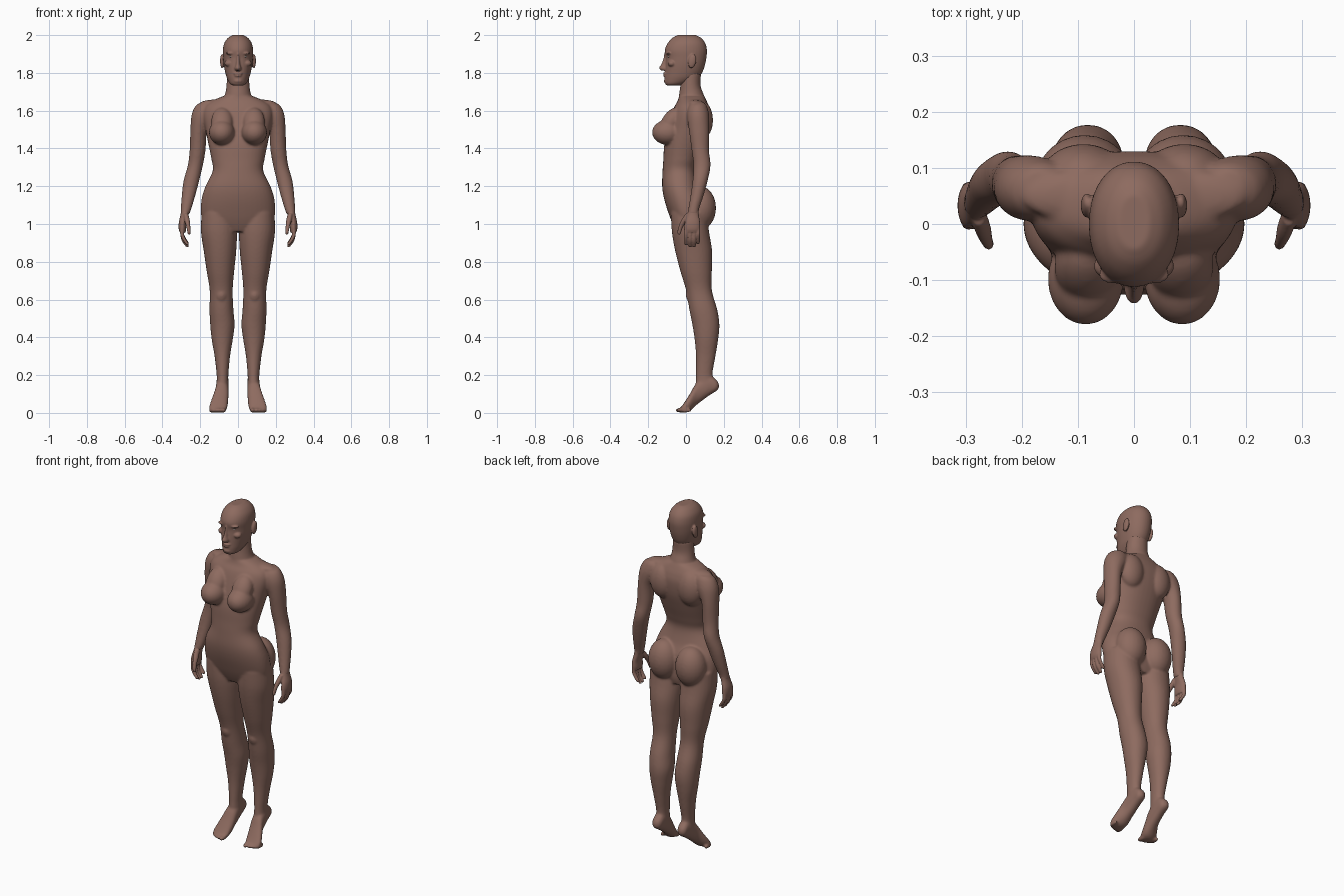
import bpy, bmesh, math
from mathutils import Matrix, Vector


def material(name, rgb):
    m = bpy.data.materials.new(name)
    m.diffuse_color = (*rgb, 1)
    return m


SKIN = material("brown skin", (0.27, 0.147, 0.116))
PALE = material("pale eye", (0.62, 0.55, 0.50))


def catmull(rows, sub=5):
    """Smoothly interpolate rows of numbers."""
    out = []
    for i in range(len(rows) - 1):
        a, b, c, d = (rows[max(0, min(len(rows) - 1, i + k))] for k in (-1, 0, 1, 2))
        for j in range(sub):
            t = j / sub
            out.append([0.5 * (2 * q + (r - p) * t + (2 * p - 5 * q + 4 * r - s) * t * t
                               + (3 * q - p - 3 * r + s) * t ** 3)
                        for p, q, r, s in zip(a, b, c, d)])
    return out + [list(rows[-1])]


def loft(bm, rows, side=1, axis="z", n=2.0, seg=28):
    """Skin rows of (level, x0, x1, v0, v1); v is y for axis z and z for axis y."""
    rings = []
    for l, x0, x1, v0, v1 in catmull(rows):
        ring = []
        for k in range(seg):
            a = 2 * math.pi * k / seg
            c, s = math.cos(a), math.sin(a)
            x = (x0 + x1) / 2 + (x1 - x0) / 2 * math.copysign(abs(c) ** (2 / n), c)
            v = (v0 + v1) / 2 + (v1 - v0) / 2 * math.copysign(abs(s) ** (2 / n), s)
            ring.append(bm.verts.new((side * x, v, l) if axis == "z" else (side * x, l, v)))
        rings.append(ring)
    for r, q in zip(rings, rings[1:]):
        for k in range(seg):
            bm.faces.new((r[k], r[(k + 1) % seg], q[(k + 1) % seg], q[k]))
    bm.faces.new(rings[0][::-1])
    bm.faces.new(rings[-1])


def blob(bm, c, r, side=1, tilt=0.0):
    m = (Matrix.Translation((side * c[0], c[1], c[2])) @ Matrix.Rotation(tilt, 4, "X")
         @ Matrix.Diagonal((*r, 1)))
    bmesh.ops.create_uvsphere(bm, u_segments=24, v_segments=16, radius=1, matrix=m)


def finish(bm, name, mat, voxel=None, smooth=0):
    """Turn the overlapping shapes into one blended smooth skin."""
    bmesh.ops.recalc_face_normals(bm, faces=bm.faces)
    me = bpy.data.meshes.new(name)
    bm.to_mesh(me)
    bm.free()
    me.materials.append(mat)
    ob = bpy.data.objects.new(name, me)
    bpy.context.collection.objects.link(ob)
    bpy.ops.object.select_all(action="DESELECT")
    ob.select_set(True)
    bpy.context.view_layer.objects.active = ob
    if voxel:
        m = ob.modifiers.new("blend", "REMESH")
        m.mode, m.voxel_size = "VOXEL", voxel
        m = ob.modifiers.new("soften", "SMOOTH")
        m.factor, m.iterations = 0.5, smooth
        bpy.ops.object.convert(target="MESH")
    bpy.ops.object.shade_smooth()
    return ob


# ---- body: torso, neck, arms and legs
bm = bmesh.new()
torso = [(.96, .11, -.05, .09), (1.0, .175, -.07, .10), (1.05, .196, -.09, .10),
         (1.13, .193, -.115, .095), (1.2, .172, -.126, .07), (1.28, .134, -.124, .055),
         (1.34, .14, -.12, .07), (1.42, .156, -.115, .098), (1.5, .172, -.098, .122),
         (1.575, .185, -.078, .13), (1.62, .175, -.062, .122), (1.65, .14, -.045, .11),
         (1.675, .085, -.037, .098)]
loft(bm, [(z, -w, w, f, b) for z, w, f, b in torso], n=2.2, seg=40)
neck = [(1.64, .085, -.04, .108), (1.69, .068, -.036, .092), (1.735, .061, -.03, .077),
        (1.80, .058, -.03, .08)]
loft(bm, [(z, -w, w, f, b) for z, w, f, b in neck])
arm = [(1.645, .14, .195, .04, .095), (1.625, .11, .225, .015, .11),
       (1.577, .12, .246, .005, .122), (1.5, .162, .252, .015, .122),
       (1.39, .172, .256, .03, .122), (1.31, .186, .266, .04, .13),
       (1.23, .205, .288, .035, .115), (1.15, .226, .298, .024, .093),
       (1.08, .247, .303, .012, .07), (1.05, .258, .305, .008, .066)]
leg = [(1.06, .02, .193, -.08, .11), (.96, .006, .196, -.075, .122), (.86, .009, .182, -.058, .138),
       (.75, .02, .166, -.03, .137), (.65, .028, .15, 0, .137), (.545, .024, .151, .018, .166),
       (.465, .018, .147, .034, .177), (.386, .028, .139, .046, .17), (.3, .042, .124, .053, .156),
       (.2, .051, .113, .053, .14), (.15, .05, .114, .052, .155), (.12, .055, .11, .07, .15)]
foot = [(.174, .074, .092, .13, .155), (.16, .056, .108, .115, .175), (.12, .05, .114, .09, .2),
        (.06, .05, .122, .045, .165), (.02, .053, .143, .01, .1), (-.012, .059, .153, .002, .05),
        (-.03, .064, .14, .002, .026)]
toes = [(.077, .014, -.055), (.1, .0095, -.05), (.117, .009, -.043), (.132, .0085, -.034), (.145, .008, -.025)]
for s in (1, -1):
    loft(bm, arm, s)
    loft(bm, leg, s, n=2.1)
    loft(bm, foot, s, "y", n=2.3)
    for x, r, tip in toes:
        blob(bm, (x, tip + .026, .014), (r, .03, .013), s)
    blob(bm, (.086, -.098, 1.485), (.068, .082, .066), s)             # breast
    blob(bm, (.084, -.078, 1.54), (.058, .05, .085), s, -.55)         # upper breast slope
    blob(bm, (.09, .085, 1.55), (.075, .058, .1), s)                  # shoulder blade
    blob(bm, (.088, .075, 1.085), (.088, .084, .115), s)              # buttock
    blob(bm, (.088, .05, .625), (.04, .052, .05), s)                  # knee
    blob(bm, (.1, .05, 1.64), (.1, .045, .02), s)                     # trapezius
finish(bm, "body", SKIN, .006, 9)

# ---- hands
bm = bmesh.new()
palm = [(1.085, .25, .3, .014, .068), (1.05, .262, .304, .006, .068), (1.01, .273, .313, -.006, .074),
        (.975, .274, .314, -.01, .075), (.955, .278, .308, -.006, .07)]
thumb = [(1.055, .264, .29, -.002, .035), (1.02, .255, .284, -.025, .01),
         (.985, .252, .274, -.04, -.015), (.955, .25, .268, -.046, -.026), (.945, .253, .265, -.042, -.03)]
fingers = [(.001, .888), (.022, .877), (.043, .877), (.064, .893)]
for s in (1, -1):
    loft(bm, palm, s)
    loft(bm, thumb, s, seg=14)
    for y, tip in fingers:
        path = [(.985, .294), (.95, .296), (tip + .035, .288), (tip + .008, .27), (tip, .267)]
        loft(bm, [(z, x - r, x + r, y - r, y + r)
                  for (z, x), r in zip(path, (.0115, .0105, .0105, .0095, .005))], s, seg=14)
finish(bm, "hands", SKIN, .0035, 4)

# ---- head with face and ears
bm = bmesh.new()
skull = [(1.732, .022, -.098, -.04), (1.742, .042, -.11, .0), (1.77, .058, -.113, .06),
         (1.80, .067, -.111, .085), (1.84, .075, -.109, .1), (1.88, .079, -.107, .108),
         (1.92, .08, -.112, .111), (1.957, .073, -.097, .102), (1.985, .053, -.072, .08),
         (2.0, .028, -.045, .052)]
loft(bm, [(z, -w, w, f, b) for z, w, f, b in skull], n=2.1, seg=40)
nose = [(1.905, .009, -.115), (1.875, .009, -.12), (1.845, .012, -.132),
        (1.825, .018, -.143), (1.812, .015, -.13)]
loft(bm, [(z, -w, w, f, -.08) for z, w, f in nose], seg=20)
blob(bm, (0, -.108, 1.797), (.025, .014, .006))                       # upper lip
blob(bm, (0, -.107, 1.785), (.021, .014, .006))                       # lower lip
blob(bm, (0, -.098, 1.757), (.026, .019, .015))                       # chin
for s in (1, -1):
    blob(bm, (.034, -.09, 1.904), (.03, .017, .008), s)               # brow
    blob(bm, (.046, -.075, 1.85), (.026, .022, .018), s)              # cheekbone
    blob(bm, (.084, .033, 1.862), (.011, .021, .038), s, -.2)         # ear
finish(bm, "head", SKIN, .004, 4)

# ---- eyes
bm = bmesh.new()
for s in (1, -1):
    blob(bm, (.034, -.086, 1.886), (.013, .012, .006), s)
finish(bm, "eyes", PALE)
